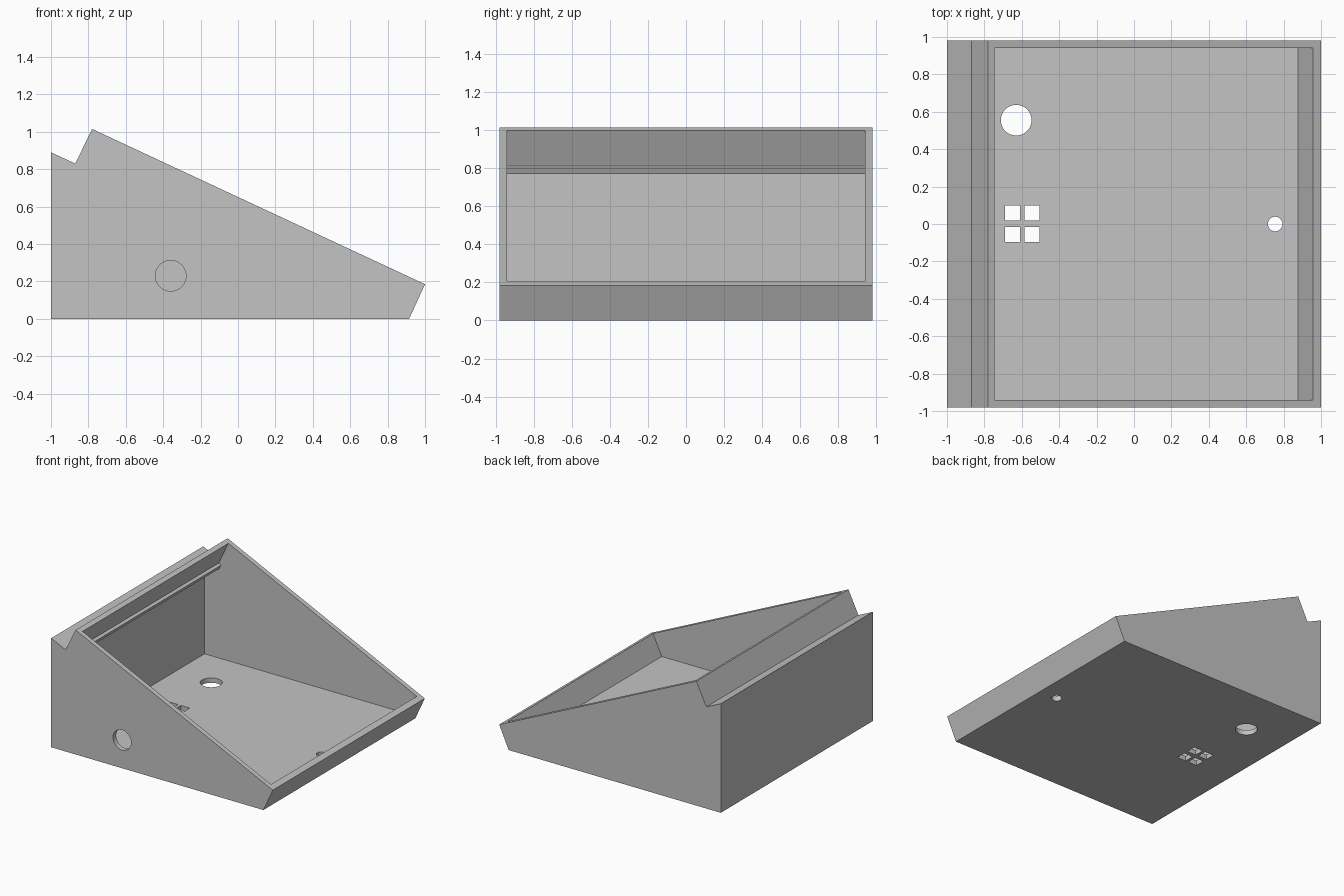
import bpy
import bmesh
from math import radians
from mathutils import Matrix, Vector

cube = bpy.data.objects.get("Cube")
if cube:
    bpy.data.objects.remove(cube, do_unlink=True)

grey = bpy.data.materials.new("plain grey")
grey.use_nodes = True
colour = (0.55, 0.55, 0.55, 1)
grey.diffuse_color = colour
grey.node_tree.nodes["Principled BSDF"].inputs["Base Color"].default_value = colour


def add_object(name, bm):
    bmesh.ops.recalc_face_normals(bm, faces=bm.faces)
    mesh = bpy.data.meshes.new(name)
    bm.to_mesh(mesh)
    bm.free()
    mesh.materials.append(grey)
    obj = bpy.data.objects.new(name, mesh)
    bpy.context.scene.collection.objects.link(obj)
    return obj


def prism(name, profile, half_depth):
    """Extrude an x-z outline along y."""
    bm = bmesh.new()
    face = bm.faces.new([bm.verts.new((x, -half_depth, z)) for x, z in profile])
    out = bmesh.ops.extrude_face_region(bm, geom=[face])
    moved = [v for v in out["geom"] if isinstance(v, bmesh.types.BMVert)]
    bmesh.ops.translate(bm, verts=moved, vec=(0, 2 * half_depth, 0))
    return add_object(name, bm)


def round_cutter(name, centre, radius, turn=0):
    bm = bmesh.new()
    place = Matrix.Translation(Vector(centre)) @ Matrix.Rotation(radians(turn), 4, "X")
    bmesh.ops.create_cone(bm, cap_ends=True, segments=48, radius1=radius,
                          radius2=radius, depth=0.14, matrix=place)
    return add_object(name, bm)


def square_cutter(name, x, y, size):
    bm = bmesh.new()
    place = Matrix.Translation((x, y, 0)) @ Matrix.Diagonal((size, size, 0.14, 1))
    bmesh.ops.create_cube(bm, size=1, matrix=place)
    return add_object(name, bm)


# Wedge shaped case with a notch along its tall edge
case = prism("case", [(-1, 0), (0.915, 0), (1, 0.185), (-0.78, 1.015),
                      (-0.87, 0.83), (-1, 0.89)], 0.98)

# Hollow inside, open through the sloping top, with a lip below the notch
cutters = [prism("cavity_cutter", [
    (-0.96, 0.04), (0.877, 0.04), (0.956, 0.205), (0.981, 0.26), (-0.72, 1.053),
    (-0.745, 0.998), (-0.833, 0.813), (-0.812, 0.802), (-0.827, 0.77),
    (-0.96, 0.832)], 0.94)]

# Cable hole in the side, then the openings in the floor
cutters.append(round_cutter("side_hole_cutter", (-0.36, -0.96, 0.23), 0.082, 90))
cutters.append(round_cutter("large_floor_hole_cutter", (-0.63, 0.555, 0), 0.082))
cutters.append(round_cutter("small_floor_hole_cutter", (0.755, 0, 0), 0.039))
for x in (-0.65, -0.545):
    for y in (-0.057, 0.06):
        cutters.append(square_cutter("square_hole_cutter", x, y, 0.08))

for cutter in cutters:
    cutter.hide_render = True
    cutter.hide_set(True)
    cut = case.modifiers.new(cutter.name, "BOOLEAN")
    cut.operation = "DIFFERENCE"
    cut.solver = "EXACT"
    cut.object = cutter

# Bake the cuts and drop the helpers
bpy.context.view_layer.update()
graph = bpy.context.evaluated_depsgraph_get()
baked = bpy.data.meshes.new_from_object(case.evaluated_get(graph))
case.modifiers.clear()
case.data = baked
for cutter in cutters:
    bpy.data.objects.remove(cutter, do_unlink=True)
